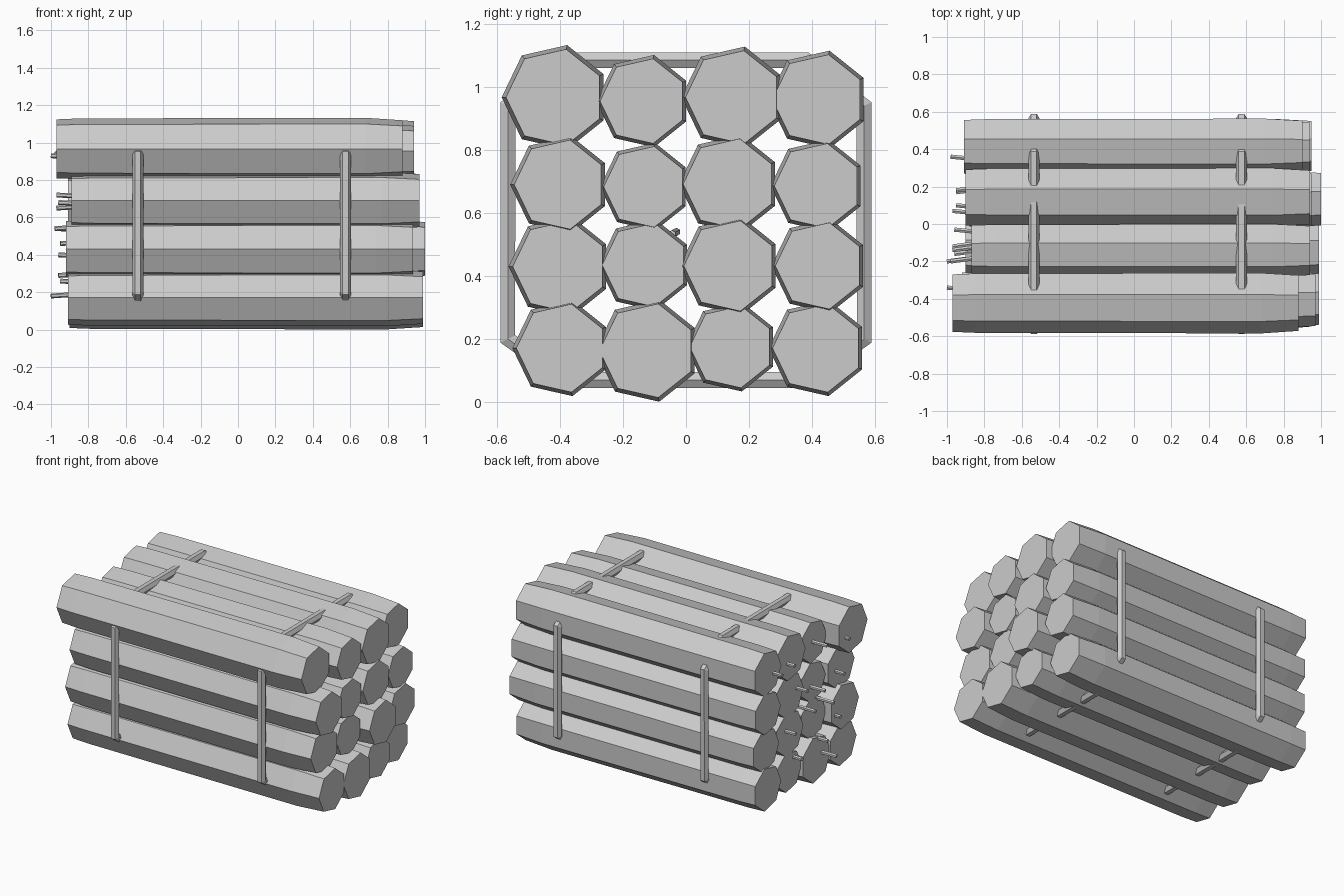
import bpy, bmesh, math
from mathutils import Vector, Matrix

default_cube = bpy.data.objects.get("Cube")
if default_cube:
    bpy.data.objects.remove(default_cube, do_unlink=True)

grey = bpy.data.materials.new("plain grey")
grey.use_nodes = True
grey.diffuse_color = (0.6, 0.6, 0.6, 1)
grey.node_tree.nodes["Principled BSDF"].inputs["Base Color"].default_value = grey.diffuse_color


def add_object(name, data):
    data.materials.append(grey)
    created = bpy.data.objects.new(name, data)
    bpy.context.collection.objects.link(created)
    return created


def finish_mesh(name, bm):
    bmesh.ops.recalc_face_normals(bm, faces=bm.faces[:])
    mesh = bpy.data.meshes.new(name)
    bm.to_mesh(mesh)
    bm.free()
    return add_object(name, mesh)


def make_log(name, y, z, radius, start, end, sides=7):
    """Lofted heptagonal bar along x, narrowed towards both ends."""
    stations = [(start, 0.95), (start + 0.12, 0.98), (end - 0.2, 1), (end, 0.92)]
    bm = bmesh.new()
    rings = []
    for x, scale in stations:
        ring = []
        for side in range(sides):
            angle = math.pi + math.tau * side / sides
            ring.append(bm.verts.new((x, y + radius * scale * math.cos(angle),
                                      z + radius * scale * math.sin(angle))))
        rings.append(ring)
    for near, far in zip(rings, rings[1:]):
        for i in range(sides):
            j = (i + 1) % sides
            bm.faces.new((near[i], near[j], far[j], far[i]))
    bm.faces.new(rings[0])
    bm.faces.new(rings[-1])
    finish_mesh(name, bm)


def make_fuse(name, y, z, tip, lean):
    """Thin stick poking out of a log end, leaning slightly."""
    bm = bmesh.new()
    tip_point = Vector((tip, y, z))
    base_point = Vector((tip + 0.15, y + lean, z + lean / 2))
    axis = base_point - tip_point
    turn = axis.to_track_quat("Z", "Y").to_matrix().to_4x4()
    bmesh.ops.create_cone(bm, cap_ends=True, segments=6, radius1=0.013, radius2=0.013,
                          depth=axis.length,
                          matrix=Matrix.Translation((tip_point + base_point) / 2) @ turn)
    finish_mesh(name, bm)


def make_rope(name, x):
    """Octagonal loop around the stack, its corners sinking into the logs."""
    curve = bpy.data.curves.new(name, "CURVE")
    curve.dimensions = "3D"
    curve.bevel_depth = 0.03
    curve.bevel_resolution = 1
    loop = [(-0.565, 0.2), (-0.38, 0.07), (0.38, 0.07), (0.565, 0.2),
            (0.565, 0.94), (0.38, 1.085), (-0.38, 1.085), (-0.565, 0.94)]
    spline = curve.splines.new("POLY")
    spline.points.add(len(loop) - 1)
    for point, (y, z) in zip(spline.points, loop):
        point.co = (x, y, z, 1)
    spline.use_cyclic_u = True
    spline.use_smooth = False
    add_object(name, curve)


# Logs: y, z, radius, start, end, grouped by row from the bottom
log_rows = {
    "bottom": [(-0.395, 0.171, 0.156, -0.91, 0.99), (-0.122, 0.163, 0.166, -0.9, 0.99),
               (0.145, 0.175, 0.145, -0.88, 0.96), (0.418, 0.171, 0.156, -0.91, 0.9)],
    "lower": [(-0.4, 0.43, 0.163, -0.92, 0.935), (-0.13, 0.435, 0.148, -0.87, 0.93),
              (0.14, 0.432, 0.16, -0.88, 1), (0.424, 0.432, 0.153, -0.9, 0.95)],
    "upper": [(-0.4, 0.69, 0.158, -0.89, 0.97), (-0.13, 0.683, 0.143, -0.87, 0.94),
              (0.138, 0.692, 0.16, -0.88, 0.95), (0.418, 0.686, 0.15, -0.91, 0.94)],
    "top": [(-0.415, 0.967, 0.17, -0.97, 0.88), (-0.135, 0.955, 0.15, -0.87, 0.94),
            (0.15, 0.967, 0.165, -0.9, 0.94), (0.42, 0.96, 0.159, -0.91, 0.9)],
}
columns = ["front", "front_middle", "back_middle", "back"]
for row, logs in log_rows.items():
    for column, settings in zip(columns, logs):
        make_log(f"{row}_{column}_log", *settings)

# Fuses: y, z, tip position
fuses = [(-0.34, 0.93, -1), (-0.14, 0.95, -0.97), (0.36, 0.94, -0.98), (0.18, 0.93, -0.95),
         (-0.34, 0.68, -0.96), (-0.12, 0.65, -0.97), (0.07, 0.72, -0.97),
         (-0.2, 0.54, -0.98), (-0.03, 0.54, -0.96), (0.17, 0.46, -0.95),
         (-0.3, 0.4, -0.96), (-0.16, 0.29, -0.96), (0.1, 0.26, -0.95), (-0.2, 0.18, -1)]
for number, (y, z, tip) in enumerate(fuses):
    lean = 0.02 if number % 2 else -0.015
    make_fuse(f"fuse_{number}", y, z, tip, lean)

# Ropes
make_rope("right_rope", -0.535)
make_rope("left_rope", 0.575)
